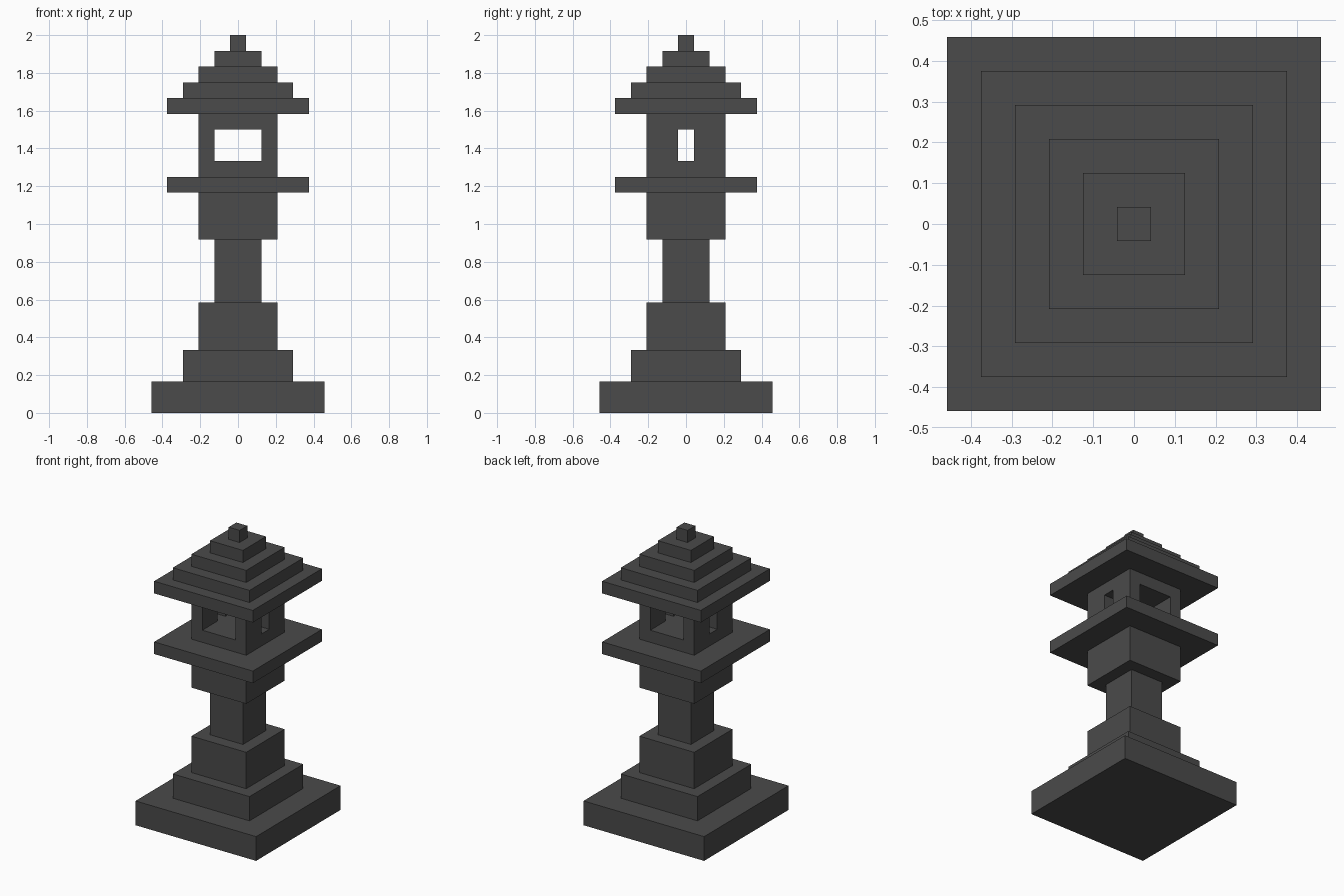
import bpy, bmesh

if "Cube" in bpy.data.objects:
    bpy.data.objects.remove(bpy.data.objects["Cube"])

U = 2 / 24  # one block of the stepped design

stone = bpy.data.materials.new("dark grey stone")
stone.diffuse_color = (0.069, 0.069, 0.069, 1)
stone.use_nodes = True
stone.node_tree.nodes["Principled BSDF"].inputs["Base Color"].default_value = stone.diffuse_color


def stepped(name, z, tiers):
    """Closed square tower from (half width, height) tiers, without inner faces."""
    bm = bmesh.new()
    rings = []
    for half, height in tiers:
        for level in (z, z + height):
            rings.append([bm.verts.new((sx * half * U, sy * half * U, level * U))
                          for sx, sy in ((-1, -1), (1, -1), (1, 1), (-1, 1))])
        z += height
    for low, high in zip(rings, rings[1:]):
        for i in range(4):
            j = (i + 1) % 4
            bm.faces.new((low[i], low[j], high[j], high[i]))
    bm.faces.new(rings[0][::-1])
    bm.faces.new(rings[-1])
    bmesh.ops.recalc_face_normals(bm, faces=bm.faces)
    mesh = bpy.data.meshes.new(name)
    bm.to_mesh(mesh)
    bm.free()
    mesh.materials.append(stone)
    obj = bpy.data.objects.new(name, mesh)
    bpy.context.collection.objects.link(obj)
    return obj


def cut_window(target, name, size, z):
    """Cut a box-shaped opening right through the target."""
    bpy.ops.mesh.primitive_cube_add(size=1, location=(0, 0, z * U))
    cutter = bpy.context.object
    cutter.name = name
    cutter.scale = [s * U for s in size]
    cutter.data.materials.append(stone)
    cutter.hide_render = True
    cutter.display_type = 'WIRE'
    mod = target.modifiers.new(name, 'BOOLEAN')
    mod.operation = 'DIFFERENCE'
    mod.solver = 'EXACT'
    mod.object = cutter


# Stepped foot, shaft and the block carrying the platform
stepped("pedestal", 0, [(5.5, 2), (3.5, 2), (2.5, 3), (1.5, 4), (2.5, 3)])
stepped("platform", 14, [(4.5, 1)])

# Light chamber with wide front/back openings and narrow side slits
chamber = stepped("light_chamber", 15, [(2.5, 4)])
cut_window(chamber, "front_window_cutter", (3, 7, 2), 17)
cut_window(chamber, "side_window_cutter", (7, 1, 2), 17)

# Stepped roof with finial
stepped("roof", 19, [(4.5, 1), (3.5, 1), (2.5, 1), (1.5, 1), (0.5, 1)])
